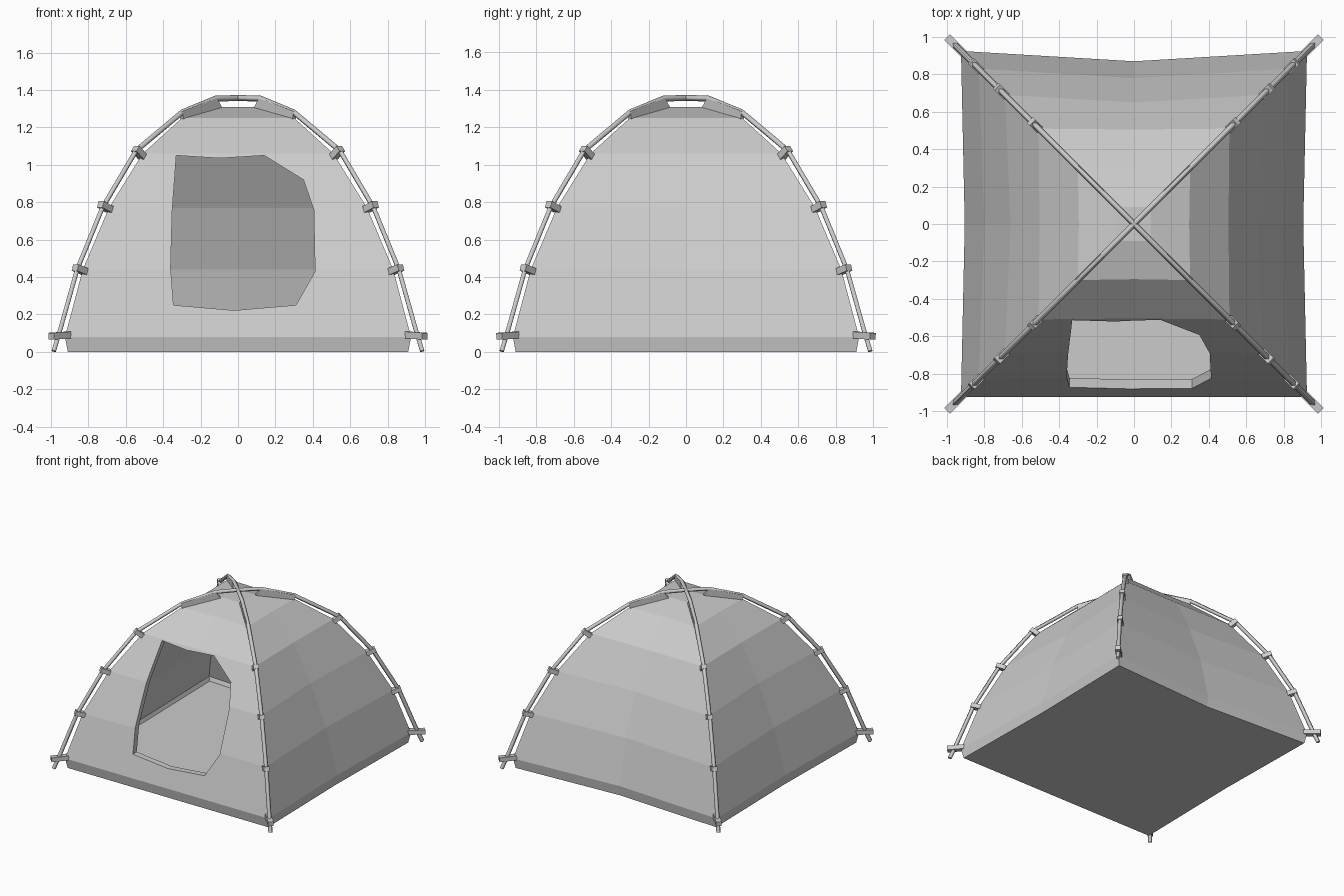
import bpy, bmesh
from mathutils import Vector, Matrix

if "Cube" in bpy.data.objects:
    bpy.data.objects.remove(bpy.data.objects["Cube"])


def to_object(name, bm):
    me = bpy.data.meshes.new(name)
    bm.to_mesh(me)
    bm.free()
    ob = bpy.data.objects.new(name, me)
    bpy.context.collection.objects.link(ob)
    return ob


# ring table: z, corner radius, middle of front / sides / back
RINGS = [
    (0.00, 0.91, 0.91, 0.895, 0.86),
    (0.08, 0.925, 0.925, 0.905, 0.87),
    (0.44, 0.83, 0.815, 0.80, 0.78),
    (0.77, 0.69, 0.68, 0.66, 0.65),
    (1.06, 0.51, 0.505, 0.505, 0.505),
    (1.25, 0.30, 0.295, 0.295, 0.295),
    (1.31, 0.09, 0.09, 0.09, 0.09),
]


def loft(bm, rings, flip=False):
    loops = []
    for z, c, f, s, b in rings:
        pts = [(-c, -c), (0, -f), (c, -c), (s, 0), (c, c), (0, b), (-c, c), (-s, 0)]
        loops.append([bm.verts.new((x, y, z)) for x, y in pts])
    faces = [bm.faces.new(loops[0][::-1]), bm.faces.new(loops[-1])]
    for lo, hi in zip(loops, loops[1:]):
        for i in range(8):
            j = (i + 1) % 8
            faces.append(bm.faces.new((lo[i], lo[j], hi[j], hi[i])))
    if flip:
        bmesh.ops.reverse_faces(bm, faces=faces)


def prism(name, pts_a, pts_b):
    bm = bmesh.new()
    a = [bm.verts.new(p) for p in pts_a]
    b = [bm.verts.new(p) for p in pts_b]
    bm.faces.new(a)
    bm.faces.new(b[::-1])
    for i in range(len(a)):
        j = (i + 1) % len(a)
        bm.faces.new((a[j], a[i], b[i], b[j]))
    bmesh.ops.recalc_face_normals(bm, faces=bm.faces)
    return to_object(name, bm)


# hollow canopy with thick walls and floor
T = 0.05
bm = bmesh.new()
loft(bm, RINGS)
inner = [tuple([z] + [v - T for v in r]) for z, *r in RINGS]
inner[0] = (T,) + inner[0][1:]
inner[-1] = (1.265,) + inner[-1][1:]
inner[-2] = (1.21,) + inner[-2][1:]
loft(bm, inner, flip=True)
canopy = to_object("tent_canopy", bm)

# door opening
DOOR = [(-.33, 1.05), (-.1, 1.035), (.14, 1.05), (.35, .92), (.405, .76), (.412, .43),
        (.31, .25), (-.02, .222), (-.345, .25), (-.36, .45), (-.352, .75)]
cutter = prism("door_cutter", [(x, -1.2, z) for x, z in DOOR], [(x, -0.3, z) for x, z in DOOR])
cut = canopy.modifiers.new("door", 'BOOLEAN')
cut.object = cutter
cut.operation = 'DIFFERENCE'
cut.solver = 'EXACT'
bpy.context.view_layer.objects.active = canopy
bpy.ops.object.modifier_apply(modifier=cut.name)
bpy.data.objects.remove(cutter)

# two crossing arched poles
HALF = [(.985, .004), (.95, .12), (.86, .44), (.725, .77), (.545, 1.075),
        (.30, 1.28), (.12, 1.354)]
PATH = HALF + [(0, 1.357)] + [(-r, z) for r, z in HALF[::-1]]
for name, s in (("pole_a", 1), ("pole_b", -1)):
    cu = bpy.data.curves.new(name, 'CURVE')
    cu.dimensions = '3D'
    cu.bevel_depth = 0.016
    cu.bevel_resolution = 0
    cu.use_fill_caps = True
    sp = cu.splines.new('POLY')
    sp.points.add(len(PATH) - 1)
    for p, (r, z) in zip(sp.points, PATH):
        p.co = (r, r * s, z, 1)
    ob = bpy.data.objects.new(name, cu)
    bpy.context.collection.objects.link(ob)
    bpy.ops.object.select_all(action='DESELECT')
    ob.select_set(True)
    bpy.context.view_layer.objects.active = ob
    bpy.ops.object.convert(target='MESH')

# clips: radius, z, outward tilt (radial, up), length
CLIPS = [(.953, .087, 1, -.05, .13), (.845, .44, 1, .3, .075),
         (.71, .775, 1, .4, .075), (.53, 1.065, 1, .8, .07)]
SLEEVE = [(.09, 1.30), (.30, 1.245), (.305, 1.285), (.12, 1.358)]
for sx in (1, -1):
    for sy in (1, -1):
        u = Vector((sx, sy, 0)).normalized()
        side = Vector((-u.y, u.x, 0))
        tag = ("right" if sx > 0 else "left") + ("_back" if sy > 0 else "_front")
        bm = bmesh.new()
        for r, z, nr, nz, length in CLIPS:
            n = (u * nr + Vector((0, 0, nz))).normalized()
            m = Matrix((n, side, n.cross(side))).transposed().to_4x4()
            m.translation = (r * sx, r * sy, z)
            bmesh.ops.create_cube(bm, size=1, matrix=m @ Matrix.Diagonal((length, .042, .036, 1)))
        to_object("clips_" + tag, bm)
        # fabric sleeve joining pole to roof
        w = side * 0.012
        pts = [Vector((r * sx, r * sy, z)) for r, z in SLEEVE]
        prism("sleeve_" + tag, [p + w for p in pts], [p - w for p in pts])
